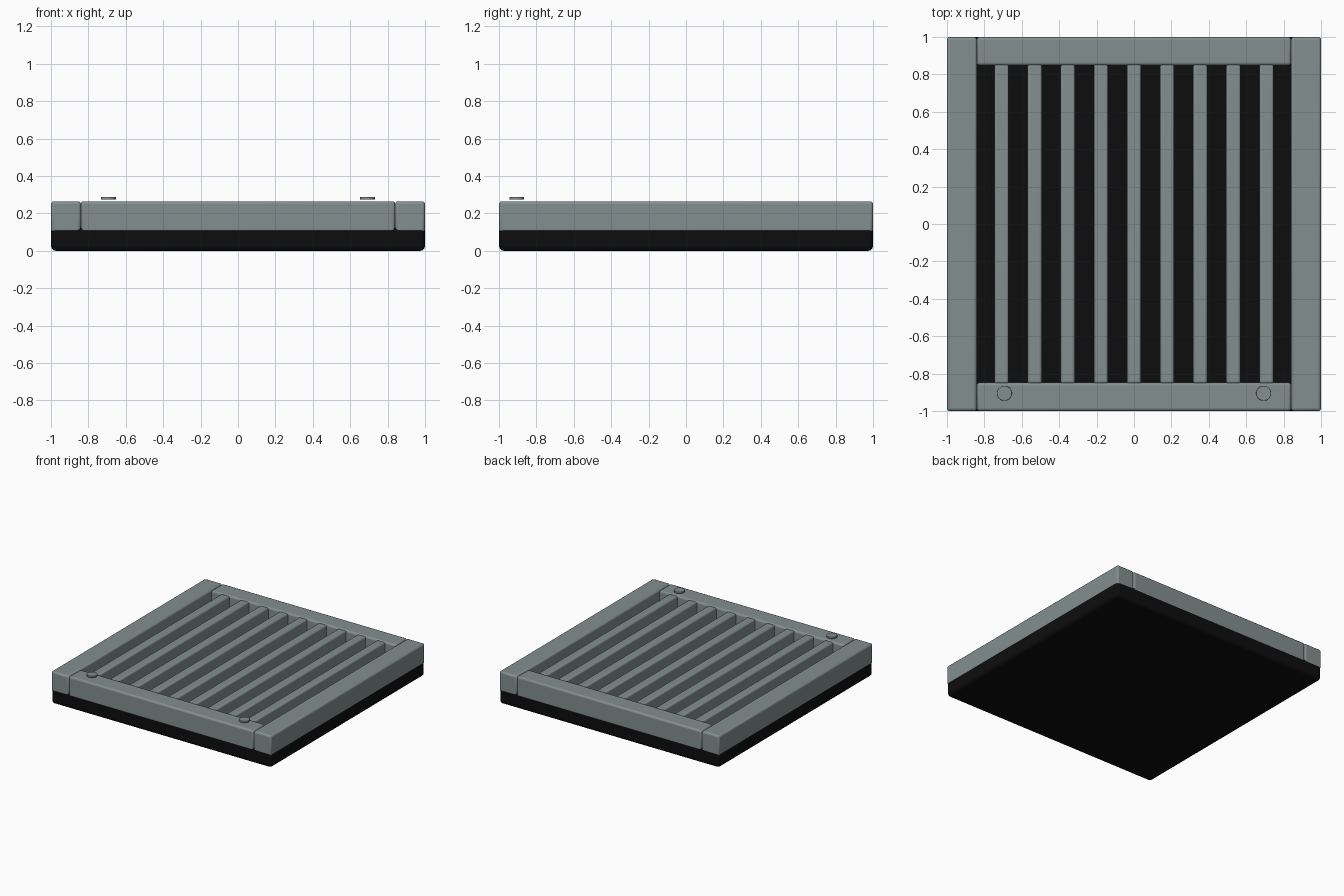
import bpy
import math

cube = bpy.data.objects.get("Cube")
if cube:
    bpy.data.objects.remove(cube, do_unlink=True)


def make_material(name, rgb, roughness):
    mat = bpy.data.materials.new(name)
    mat.use_nodes = True
    color = (*rgb, 1.0)
    mat.diffuse_color = color
    bsdf = mat.node_tree.nodes["Principled BSDF"]
    bsdf.inputs["Base Color"].default_value = color
    bsdf.inputs["Roughness"].default_value = roughness
    return mat


grey = make_material("grey_green_paint", (0.23, 0.275, 0.275), 0.6)
black = make_material("black_rubber", (0.004, 0.004, 0.004), 0.8)


def finish(obj, name, mat, bevel):
    """Name, colour, round and smooth one part."""
    obj.name = name
    obj.data.materials.append(mat)
    mod = obj.modifiers.new("rounded_edges", "BEVEL")
    mod.width = bevel
    mod.segments = 3
    mod.limit_method = "ANGLE"
    bpy.ops.object.shade_smooth_by_angle(angle=math.radians(35))
    return obj


def box(name, x, y, z, mat, bevel):
    """Rounded box from (low, high) ranges on each axis."""
    spans = (x, y, z)
    bpy.ops.mesh.primitive_cube_add(size=1, location=[(a + b) / 2 for a, b in spans])
    obj = bpy.context.object
    obj.scale = [b - a for a, b in spans]
    bpy.ops.object.transform_apply(location=False, rotation=False, scale=True)
    return finish(obj, name, mat, bevel)


HALF = 1.0
INNER_X = 0.84
INNER_Y = 0.848
FRAME_Z = (0.10, 0.265)

# Dark base slab under the whole frame
box("base", (-HALF, HALF), (-HALF, HALF), (0, 0.13), black, 0.025)

# Side rails run the full depth, end rails fit between them
for side, sign in (("left", 1), ("right", -1)):
    x = sorted((sign * INNER_X, sign * HALF))
    box(f"{side}_rail", x, (-HALF, HALF), FRAME_Z, grey, 0.015)
for side, sign in (("back", 1), ("front", -1)):
    y = sorted((sign * INNER_Y, sign * HALF))
    box(f"{side}_rail", (-INNER_X, INNER_X), y, FRAME_Z, grey, 0.015)

# Nine evenly spaced slats
SLATS = 9
PITCH = 0.177
for i in range(SLATS):
    x = (i - (SLATS - 1) / 2) * PITCH
    box(f"slat_{i + 1}", (x - 0.038, x + 0.038), (-0.853, 0.853), (0.10, 0.262), grey, 0.012)

# Two thin round buttons over the front rail
for side, sign in (("left", 1), ("right", -1)):
    bpy.ops.mesh.primitive_cylinder_add(
        vertices=32, radius=0.04, depth=0.014, location=(sign * 0.693, -0.905, 0.281))
    finish(bpy.context.object, f"{side}_button", grey, 0.002)
